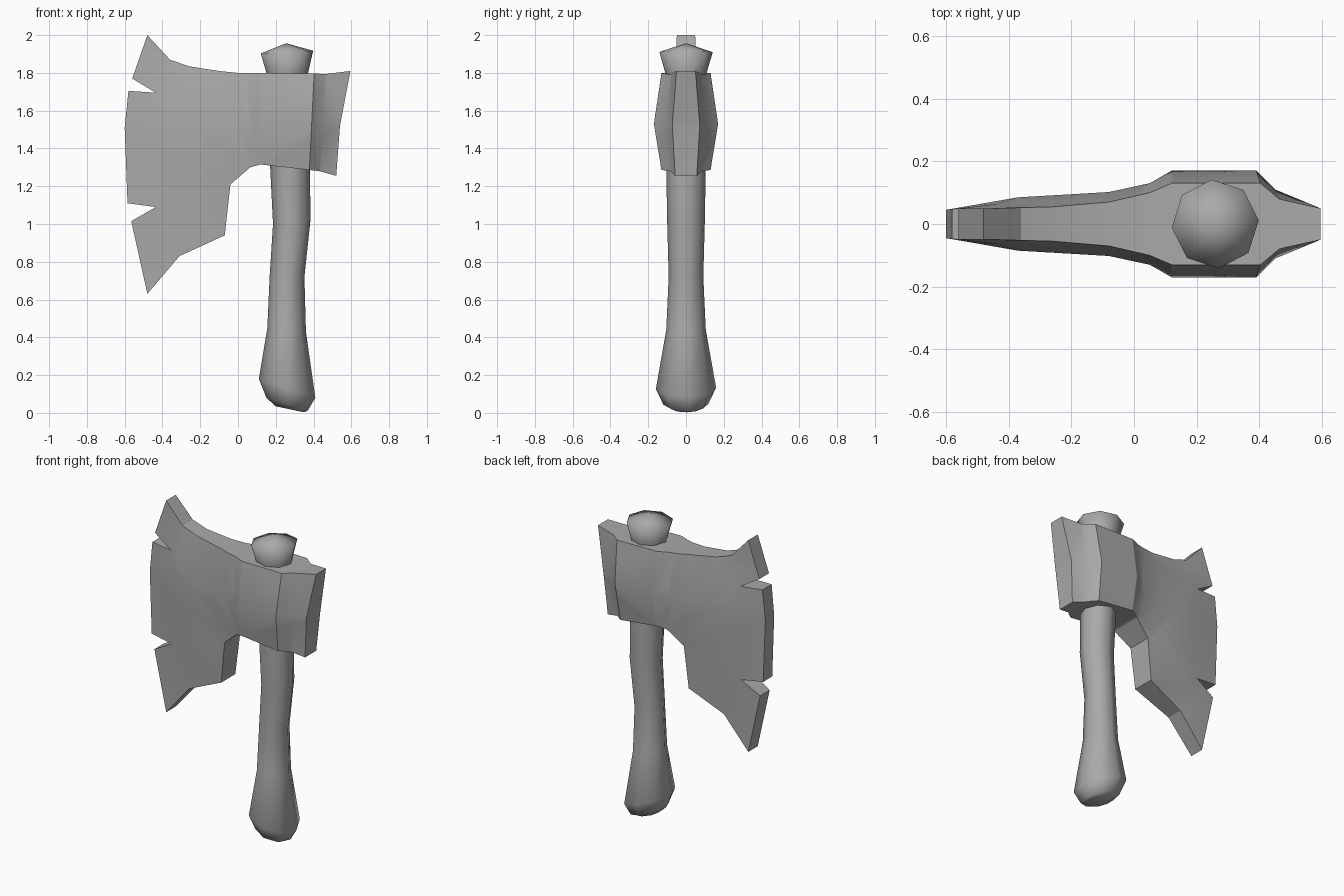
import bpy, bmesh, math
from mathutils import Vector

if "Cube" in bpy.data.objects:
    bpy.data.objects.remove(bpy.data.objects["Cube"])

grey = bpy.data.materials.new("plain_grey")
grey.use_nodes = True
colour = (0.4, 0.4, 0.4, 1)
grey.diffuse_color = colour
grey.node_tree.nodes["Principled BSDF"].inputs["Base Color"].default_value = colour


def finish(bm, name, angle):
    bmesh.ops.recalc_face_normals(bm, faces=bm.faces)
    mesh = bpy.data.meshes.new(name)
    bm.to_mesh(mesh)
    bm.free()
    mesh.materials.append(grey)
    obj = bpy.data.objects.new(name, mesh)
    bpy.context.collection.objects.link(obj)
    bpy.ops.object.select_all(action="DESELECT")
    obj.select_set(True)
    bpy.context.view_layer.objects.active = obj
    bpy.ops.object.shade_smooth_by_angle(angle=math.radians(angle))
    return obj


def lerp_table(points, x):
    """Value at x of a polyline with rising x."""
    for (x0, v0), (x1, v1) in zip(points, points[1:]):
        if x <= x1:
            t = max(0, (x - x0) / (x1 - x0))
            return v0 + (v1 - v0) * t
    return points[-1][1]


def ringed_solid(name, rings, peak=None, sides=8):
    """Loft through tilted rings: (left x, left z, right x, right z, half depth)."""
    bm = bmesh.new()
    loops = []
    for xl, zl, xr, zr, ry in rings:
        loop = []
        for i in range(sides):
            a = math.tau * i / sides + 0.08
            u = (1 + math.cos(a)) / 2
            loop.append(bm.verts.new((xl + (xr - xl) * u, ry * math.sin(a), zl + (zr - zl) * u)))
        loops.append(loop)
    for low, high in zip(loops, loops[1:]):
        for i in range(sides):
            j = (i + 1) % sides
            bm.faces.new((low[i], low[j], high[j], high[i]))
    bm.faces.new(loops[0])
    if peak:
        tip = bm.verts.new(peak)
        for i in range(sides):
            bm.faces.new((loops[-1][i], loops[-1][(i + 1) % sides], tip))
    else:
        bm.faces.new(loops[-1])
    return finish(bm, name, 180)


# Axe head: side outline, from the upper horn clockwise
top = [(-0.48, 2.0), (-0.36, 1.87), (-0.26, 1.835), (-0.1, 1.81), (0, 1.8), (0.47, 1.795), (0.595, 1.81)]
bottom = [(-0.48, 0.63), (-0.31, 0.83), (-0.07, 0.94), (-0.04, 1.21), (0.065, 1.3),
          (0.12, 1.315), (0.43, 1.28), (0.52, 1.255)]
edge = [(-0.565, 1.015), (-0.435, 1.09), (-0.585, 1.11), (-0.6, 1.51),
        (-0.58, 1.705), (-0.435, 1.695), (-0.56, 1.77)]
outline = top + [(0.54, 1.52)] + bottom[::-1] + edge

# Half thickness along the head, at mid height and at the rims
mid_depth = [(-0.6, 0.045), (-0.37, 0.085), (-0.08, 0.102), (0.05, 0.13), (0.12, 0.17),
             (0.39, 0.17), (0.45, 0.11), (0.56, 0.065)]
rim_depth = [(-0.6, 0.045), (-0.37, 0.052), (-0.25, 0.055), (-0.08, 0.07), (0.05, 0.1),
             (0.12, 0.13), (0.39, 0.13), (0.45, 0.08), (0.56, 0.05)]
MID = 1.53


def lean(z):
    """The poll slants outwards towards the top."""
    return 0.05 * (z - MID)


def half_depth(x, z):
    rim = lerp_table(top if z > MID else bottom, x)
    t = min(1, abs((z - MID) / (rim - MID)))
    s = x - lean(z) if x > 0.2 else x
    return lerp_table(mid_depth, s) * (1 - t) + lerp_table(rim_depth, s) * t


bm = bmesh.new()
verts = [bm.verts.new((x, 0, z)) for x, z in outline]
edges = [bm.edges.new((verts[i - 1], verts[i])) for i in range(len(verts))]
bmesh.ops.triangle_fill(bm, use_beauty=True, edges=edges)
cuts = [((0, 0, MID), (0, 0, 1))]
for x, _ in mid_depth[1:-1]:
    cuts.append(((x, 0, MID), (1, 0, -0.05 if x > 0.2 else 0)))
for point, normal in cuts:
    bmesh.ops.bisect_plane(bm, geom=bm.verts[:] + bm.edges[:] + bm.faces[:], dist=0.0001,
                           plane_co=Vector(point), plane_no=Vector(normal))
border = [e for e in bm.edges if e.is_boundary]
front = bm.verts[:]
copy = bmesh.ops.duplicate(bm, geom=front + bm.edges[:] + bm.faces[:])["vert_map"]
for e in border:
    a, b = e.verts
    bm.faces.new((a, b, copy[b], copy[a]))
for v in front:
    depth = half_depth(v.co.x, v.co.z)
    copy[v].co.y = depth
    v.co.y = -depth
finish(bm, "axe_head", 25)

# Handle with a swollen, slanted butt and a gentle bend
ringed_solid("handle", [
    (0.2, 0.035, 0.35, 0.003, 0.07),
    (0.15, 0.08, 0.37, 0.012, 0.12),
    (0.11, 0.18, 0.41, 0.08, 0.16),
    (0.155, 0.45, 0.36, 0.43, 0.105),
    (0.167, 0.72, 0.352, 0.72, 0.092),
    (0.185, 1.0, 0.385, 1.03, 0.1),
    (0.17, 1.3, 0.38, 1.3, 0.105),
    (0.17, 1.6, 0.37, 1.6, 0.105),
])

# Flared knob above the head
ringed_solid("handle_knob", [
    (0.165, 1.6, 0.365, 1.6, 0.1),
    (0.15, 1.8, 0.372, 1.8, 0.11),
    (0.12, 1.903, 0.398, 1.917, 0.142),
], peak=(0.255, 0, 1.957))
